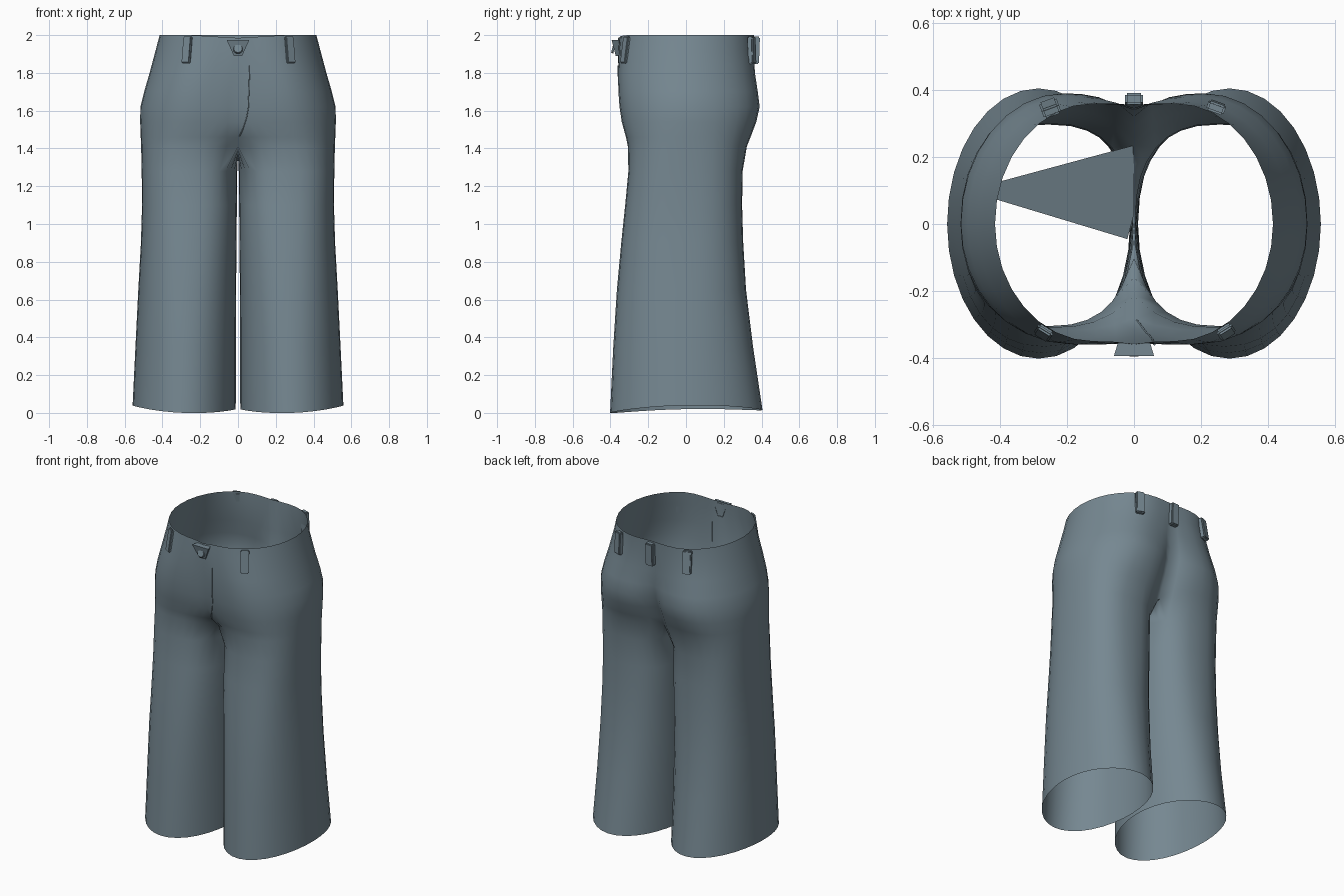
import bpy, bmesh, math
from mathutils import Vector
from mathutils.bvhtree import BVHTree

if "Cube" in bpy.data.objects:
    bpy.data.objects.remove(bpy.data.objects["Cube"])

mat = bpy.data.materials.new("slate_cloth")
mat.diffuse_color = (0.18, 0.245, 0.285, 1)
mat.use_nodes = True
mat.node_tree.nodes["Principled BSDF"].inputs["Base Color"].default_value = mat.diffuse_color


def finish(bm, name, angle=60):
    me = bpy.data.meshes.new(name)
    bm.to_mesh(me)
    ob = bpy.data.objects.new(name, me)
    bpy.context.collection.objects.link(ob)
    me.materials.append(mat)
    bpy.context.view_layer.objects.active = ob
    ob.select_set(True)
    bpy.ops.object.shade_smooth_by_angle(angle=math.radians(angle))
    ob.select_set(False)
    return ob


# Half rings of the seat: z, outer x, front y, back y, fullest x, centre front y, centre back y, squareness
SEAT = [
    (2.00, .415, -.350, .360, .12, -.360, .355, 2.0),
    (1.92, .436, -.355, .358, .13, -.360, .352, 2.0),
    (1.80, .468, -.360, .365, .17, -.355, .345, 2.0),
    (1.70, .497, -.358, .380, .20, -.345, .340, 2.0),
    (1.62, .517, -.352, .390, .21, -.335, .320, 2.0),
    (1.54, .518, -.340, .372, .22, -.318, .290, 2.1),
    (1.46, .515, -.318, .342, .23, -.282, .255, 2.25),
    (1.41, .513, -.308, .322, .24, -.215, .235, 2.35),
]
# Closed rings of a leg: z, outer x, inner x, front y, back y, squareness
LEG = [
    (1.28, .510, .004, -.305, .300, 2.5),
    (1.10, .508, .006, -.322, .297, 2.5),
    (0.90, .514, .008, -.343, .303, 2.4),
    (0.65, .528, .010, -.366, .318, 2.25),
    (0.35, .543, .011, -.385, .355, 2.1),
    (0.00, .558, .012, -.402, .405, 2.0),
]
N, E = 32, 12      # points round a leg, index where the seat meets the centre line


def power(v, e):
    return math.copysign(abs(v) ** (2 / e), v) if abs(v) > 1e-6 else 0


def seat_point(i, ring):
    z, xo, yf, yb, px, cf, cb, e = ring
    a = 2 * math.pi * i / N
    side, mid = (yf, cf) if i < 0 else (yb, cb)
    if abs(i) <= N // 4:
        x, y = px + (xo - px) * power(math.cos(a), e), side * abs(power(math.sin(a), e))
    else:
        u = (abs(i) - N / 4) / (E - N / 4)
        x, y = px * (1 - u), side + (mid - side) * u ** 2.6
    front = max(0, 1 - x / .25) if i < 0 else 0
    return Vector((x, y, z - (.015 * front if z == 2 else 0)))


def leg_point(i, ring):
    z, xo, xi, yf, yb, e = ring
    a = 2 * math.pi * i / N
    c, s = power(math.cos(a), e), power(math.sin(a), e)
    if z == 0:                                  # curved hem
        z = .03 + .01 * c - .0225 * s * s + .0075 * s
    return Vector(((xo + xi) / 2 + (xo - xi) / 2 * c, (yb if s > 0 else -yf) * s, z))


# Trousers: one half, mirrored
bm = bmesh.new()
rows = [[bm.verts.new(seat_point(i, r)) for i in range(-E, E + 1)] for r in SEAT]
for a, b in zip(rows, rows[1:]):
    for j in range(len(a) - 1):
        bm.faces.new((a[j], b[j], b[j + 1], a[j + 1]))
crotch = []
z, cf, cb = SEAT[-1][0], SEAT[-1][5], SEAT[-1][6]
for i in range(E + 1, N - E):
    t = (i - E) / (N - 2 * E)
    crotch.append(bm.verts.new((0, cb + (cf - cb) * t, z - .05 * math.sin(math.pi * t))))
loops = [rows[-1] + crotch]
loops += [[bm.verts.new(leg_point(i, r)) for i in range(-E, N - E)] for r in LEG]
for a, b in zip(loops, loops[1:]):
    for j in range(N):
        k = (j + 1) % N
        bm.faces.new((a[j], b[j], b[k], a[k]))
bmesh.ops.recalc_face_normals(bm, faces=bm.faces)
if max(bm.faces, key=lambda f: f.calc_center_median().x).normal.x < 0:
    bmesh.ops.reverse_faces(bm, faces=bm.faces)
tree = BVHTree.FromBMesh(bm)
trousers = finish(bm, "trousers", 80)
m = trousers.modifiers.new("mirror", "MIRROR")
m.use_clip = True
m.merge_threshold = .0005


def on_cloth(x, z, s):
    """Point and outward normal on the front (s=-1) or back (s=1)."""
    p, n, *_ = tree.ray_cast(Vector((max(abs(x), .002), s, z)), Vector((0, -s, 0)))
    if n.y * s < 0:
        n = -n
    return Vector((x, p.y, z)), Vector((math.copysign(n.x, x) if x else 0, n.y, n.z))


# Belt loops
for name, x, s, w, d in (("front_belt_loop_left", -.265, -1, .052, .018),
                         ("front_belt_loop_right", .27, -1, .052, .018),
                         ("back_belt_loop_left", -.245, 1, .055, .03),
                         ("back_belt_loop_right", .24, 1, .055, .03),
                         ("back_belt_loop_centre", 0, 1, .055, .035)):
    p, n = on_cloth(x, 1.92, s)
    bm = bmesh.new()
    bmesh.ops.create_cube(bm, size=1)
    bmesh.ops.scale(bm, vec=(w, d, .146), verts=bm.verts)
    bmesh.ops.bevel(bm, geom=bm.edges[:], offset=.006, segments=2, affect='EDGES')
    ob = finish(bm, name, 40)
    ob.location = p + n * d * .55
    ob.rotation_euler = n.to_track_quat('Y', 'Z').to_euler()

# Waist tab: a wedge leaning out from the band
bm = bmesh.new()
front = [(-.06, -.394, 1.975), (.06, -.394, 1.975), (.022, -.372, 1.89), (-.022, -.372, 1.89)]
fv = [bm.verts.new(p) for p in front]
bv = [bm.verts.new((x * .8, -.355, z)) for x, y, z in front]
bm.faces.new(fv)
for j in range(4):
    k = (j + 1) % 4
    bm.faces.new((fv[j], bv[j], bv[k], fv[k]))
bmesh.ops.recalc_face_normals(bm, faces=bm.faces)
finish(bm, "waist_tab", 30)

# Button
bm = bmesh.new()
bmesh.ops.create_cone(bm, cap_ends=True, segments=12, radius1=.026, radius2=.022, depth=.012)
button = finish(bm, "button", 40)
button.location = (0, -.385, 1.928)
button.rotation_euler = (math.radians(76), 0, 0)

# Fly seam: thin cord laid on the cloth
cu = bpy.data.curves.new("fly_seam", 'CURVE')
cu.dimensions = '3D'
cu.bevel_depth = .003
cu.bevel_resolution = 1
path = [(.062, 1.84), (.061, 1.80), (.059, 1.75), (.058, 1.70), (.056, 1.66), (.055, 1.62), (.045, 1.56),
        (.038, 1.54), (.028, 1.51), (.018, 1.485), (.008, 1.465)]
sp = cu.splines.new('POLY')
sp.points.add(len(path) - 1)
for pt, (x, z) in zip(sp.points, path):
    p, n = on_cloth(x, z, -1)
    pt.co = (*(p + n * .001), 1)
cu.materials.append(mat)
bpy.context.collection.objects.link(bpy.data.objects.new("fly_seam", cu))

# Inner flap across the left leg, seen through the waist
bm = bmesh.new()
bm.faces.new([bm.verts.new(p) for p in ((-.5, .10, 1.36), (-.02, -.045, 1.32), (0, .03, 1.36), (0, .235, 1.40))])
finish(bm, "inner_flap")
